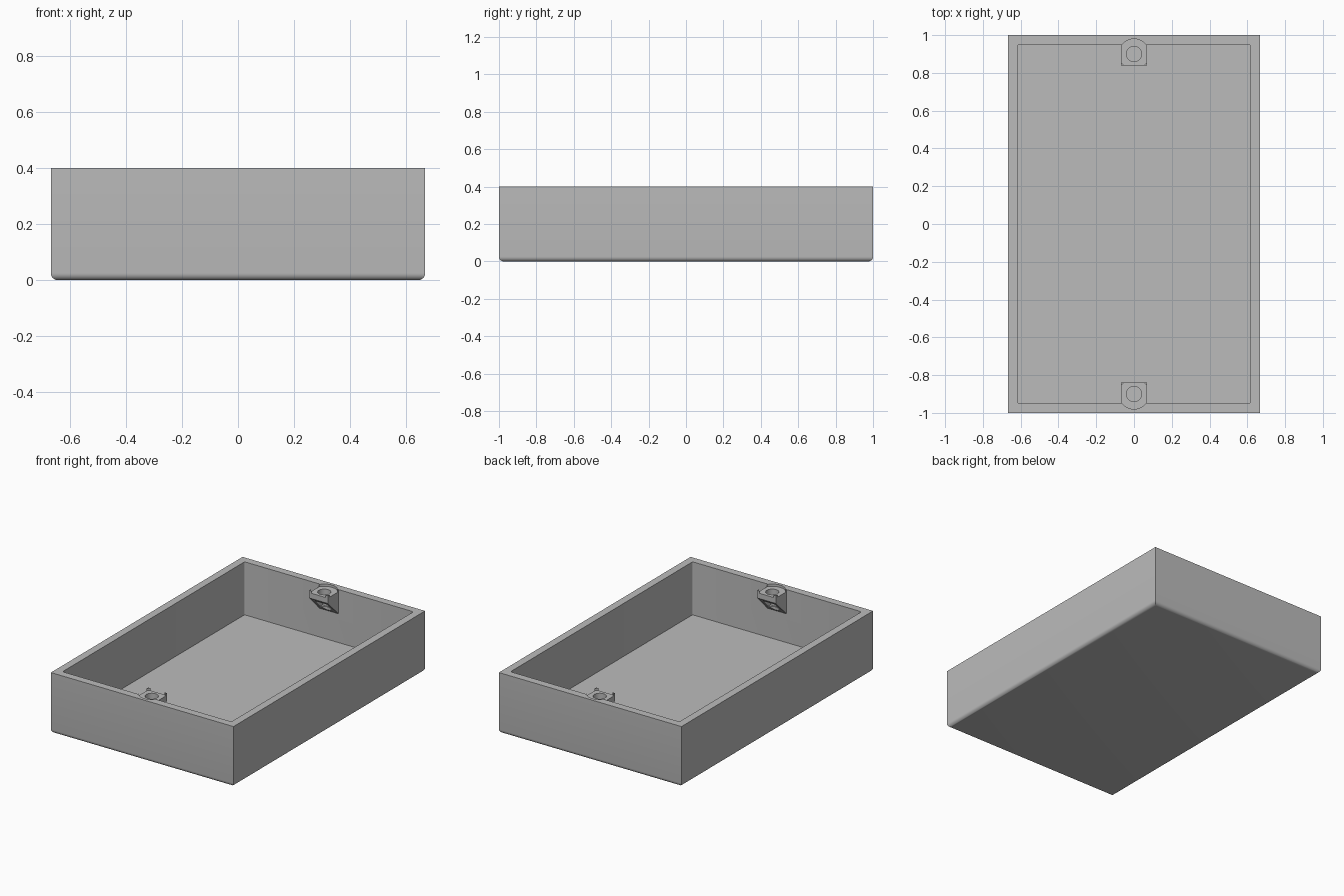
import bpy, bmesh, math
from mathutils import Matrix

if "Cube" in bpy.data.objects:
    bpy.data.objects.remove(bpy.data.objects["Cube"], do_unlink=True)

# Overall tray sizes
HALF_X, HALF_Y, HEIGHT, WALL = 0.667, 1.0, 0.4, 0.05
BOSS_Y, BOSS_HALF = 0.9, 0.068

grey = bpy.data.materials.new("plain grey")
grey.use_nodes = True
colour = (0.5, 0.5, 0.5, 1)
grey.diffuse_color = colour
grey.node_tree.nodes["Principled BSDF"].inputs["Base Color"].default_value = colour


def make_object(name, bm):
    bmesh.ops.recalc_face_normals(bm, faces=bm.faces)
    mesh = bpy.data.meshes.new(name)
    bm.to_mesh(mesh)
    bm.free()
    mesh.materials.append(grey)
    obj = bpy.data.objects.new(name, mesh)
    bpy.context.collection.objects.link(obj)
    return obj


def box(name, low, high, bevel=0, segments=4, edge_rule=None):
    bm = bmesh.new()
    bmesh.ops.create_cube(bm, size=1)
    for v in bm.verts:
        v.co = [l + (c + 0.5) * (h - l) for c, l, h in zip(v.co, low, high)]
    if bevel:
        edges = [e for e in bm.edges if edge_rule(e)]
        bmesh.ops.bevel(bm, geom=edges, offset=bevel, offset_type='OFFSET',
                        segments=segments, profile=0.5, affect='EDGES')
    return make_object(name, bm)


def cylinder(name, radius, y, low, high):
    bm = bmesh.new()
    bmesh.ops.create_cone(bm, cap_ends=True, segments=48, radius1=radius, radius2=radius,
                          depth=high - low, matrix=Matrix.Translation((0, y, (low + high) / 2)))
    return make_object(name, bm)


def combine(target, tool, operation):
    mod = target.modifiers.new(tool.name, 'BOOLEAN')
    mod.operation, mod.solver, mod.object = operation, 'EXACT', tool
    bpy.context.view_layer.objects.active = target
    bpy.ops.object.modifier_apply(modifier=mod.name)
    bpy.data.objects.remove(tool, do_unlink=True)


# Tray body with rounded bottom edges
tray = box("tray", (-HALF_X, -HALF_Y, 0), (HALF_X, HALF_Y, HEIGHT), 0.025, 6,
           lambda e: all(v.co.z < 0.01 for v in e.verts))

# Hollow interior with slightly rounded upright corners
cavity = box("cavity", (WALL - HALF_X, WALL - HALF_Y, WALL),
             (HALF_X - WALL, HALF_Y - WALL, HEIGHT + 0.1), 0.01, 4,
             lambda e: abs(e.verts[0].co.z - e.verts[1].co.z) > 0.1)
combine(tray, cavity, 'DIFFERENCE')

# Screw boss at each end, with a sloping underside
for side in (-1, 1):
    profile = [(0.84, HEIGHT), (0.84, 0.35), (0.95, 0.24), (0.97, 0.24), (0.97, HEIGHT)]
    bm = bmesh.new()
    face = bm.faces.new([bm.verts.new((-BOSS_HALF, side * y, z)) for y, z in profile])
    extruded = bmesh.ops.extrude_face_region(bm, geom=[face])["geom"]
    bmesh.ops.translate(bm, vec=(2 * BOSS_HALF, 0, 0),
                        verts=[v for v in extruded if isinstance(v, bmesh.types.BMVert)])
    combine(tray, make_object("screw_boss", bm), 'UNION')

    # Shallow round seat, screw hole and nut slot
    y = side * BOSS_Y
    combine(tray, cylinder("round_seat", 0.08, y, HEIGHT - 0.015, HEIGHT + 0.1), 'DIFFERENCE')
    combine(tray, cylinder("screw_hole", 0.04, y, 0.2, HEIGHT + 0.1), 'DIFFERENCE')
    ends = sorted((side * 0.8, side * 0.945))
    combine(tray, box("nut_slot", (-0.045, ends[0], 0.27), (0.045, ends[1], 0.33)), 'DIFFERENCE')

# Smooth rounded edges, keep the rest crisp
bpy.ops.object.select_all(action='DESELECT')
tray.select_set(True)
bpy.context.view_layer.objects.active = tray
bpy.ops.object.shade_smooth_by_angle(angle=math.radians(30))
